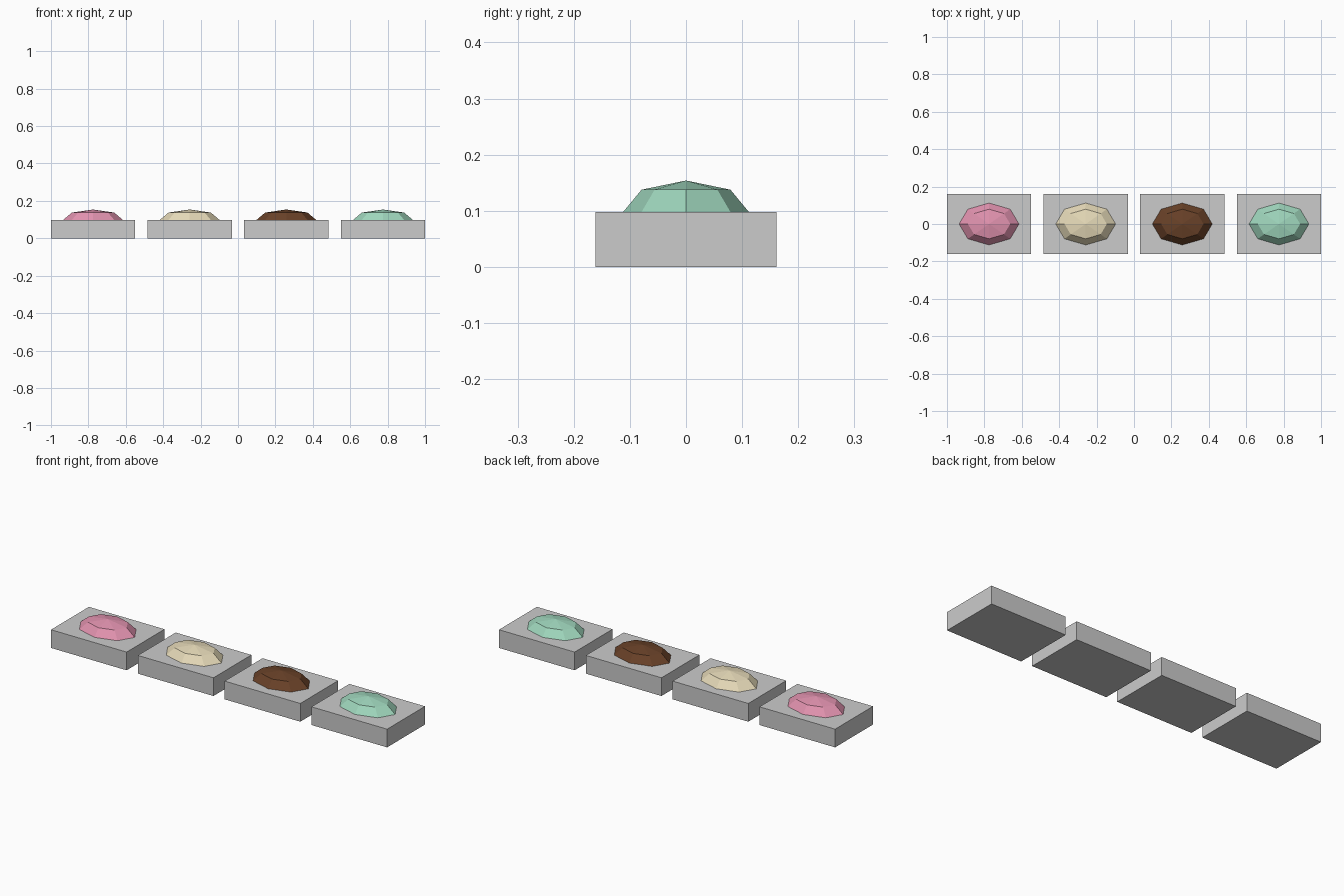
import bpy, bmesh
from mathutils import Matrix

if "Cube" in bpy.data.objects:
    bpy.data.objects.remove(bpy.data.objects["Cube"])

TUB_W, TUB_D, TUB_H = 0.45, 0.322, 0.098
SPACING = 0.5167
FLAVOURS = {
    "pink": (0.76, 0.29, 0.43, 1),
    "cream": (0.79, 0.70, 0.48, 1),
    "brown": (0.14, 0.053, 0.021, 1),
    "mint": (0.35, 0.68, 0.51, 1),
}


def make_object(name, bm, location, material=None):
    mesh = bpy.data.meshes.new(name)
    bm.to_mesh(mesh)
    bm.free()
    obj = bpy.data.objects.new(name, mesh)
    obj.location = location
    bpy.context.collection.objects.link(obj)
    if material:
        mesh.materials.append(material)
    return obj


def tub(name, x):
    # Plain rectangular block
    bm = bmesh.new()
    bmesh.ops.create_cube(bm, size=1, matrix=Matrix.Diagonal((TUB_W, TUB_D, TUB_H, 1)))
    make_object(name, bm, (x, 0, TUB_H / 2))


def mound(name, x, material):
    # Flattened low-poly dome: upper half of an eight-sided sphere
    bm = bmesh.new()
    bmesh.ops.create_uvsphere(bm, u_segments=8, v_segments=4, radius=1)
    lower = [v for v in bm.verts if v.co.z < -0.01]
    bmesh.ops.delete(bm, geom=lower, context='VERTS')
    bmesh.ops.scale(bm, vec=(0.16, 0.112, 0.056), verts=bm.verts)
    make_object(name, bm, (x, 0, TUB_H), material)


# Row of four tubs, each topped with a coloured mound
for i, (flavour, colour) in enumerate(FLAVOURS.items()):
    x = (i - 1.5) * SPACING
    mat = bpy.data.materials.new(flavour)
    mat.diffuse_color = colour
    mat.use_nodes = True
    mat.node_tree.nodes["Principled BSDF"].inputs["Base Color"].default_value = mat.diffuse_color
    tub(f"{flavour}_tub", x)
    mound(f"{flavour}_mound", x, mat)
